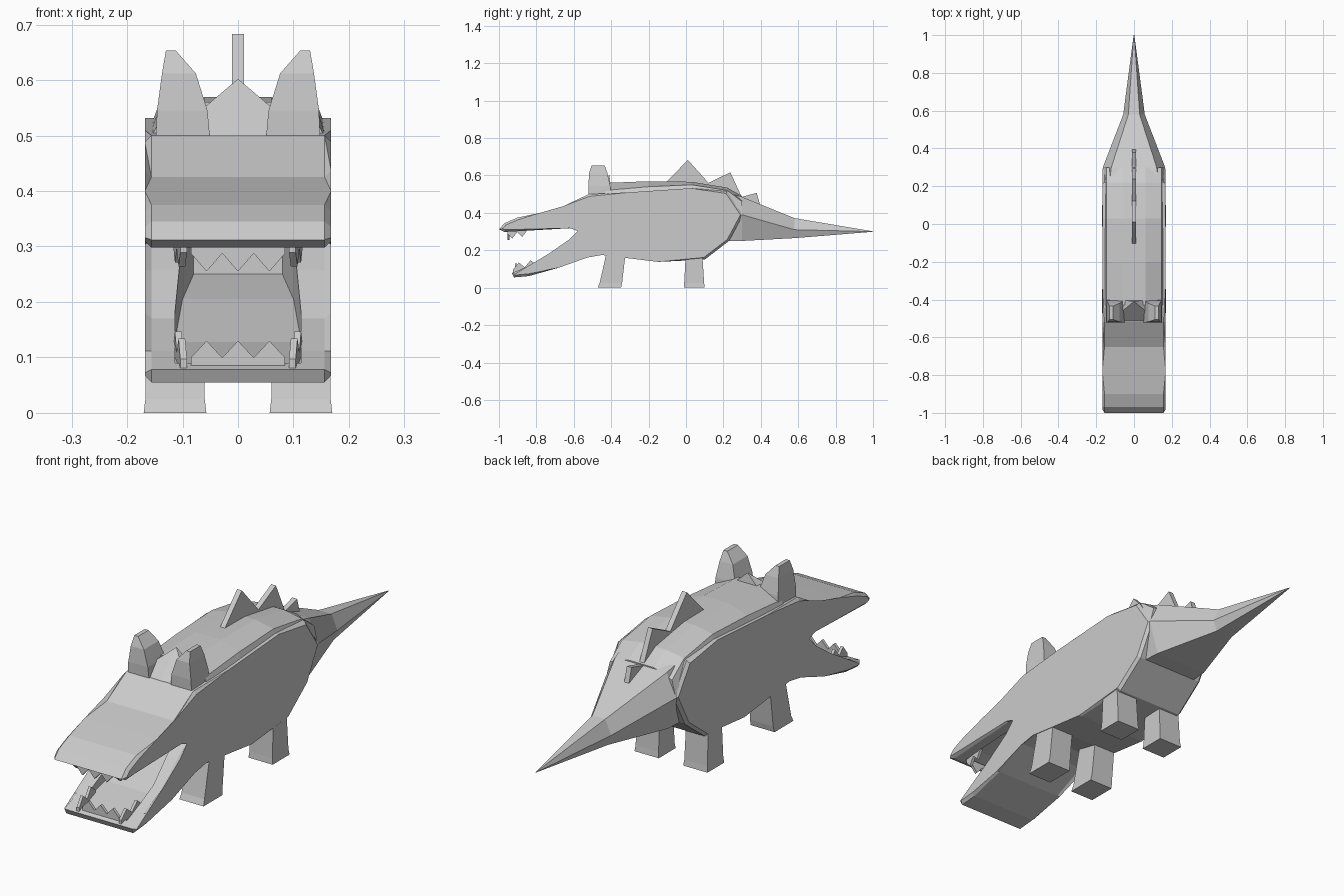
import bpy, bmesh
from mathutils import Vector

if "Cube" in bpy.data.objects:
    bpy.data.objects.remove(bpy.data.objects["Cube"])


def make(name, bm):
    bmesh.ops.recalc_face_normals(bm, faces=bm.faces)
    me = bpy.data.meshes.new(name)
    bm.to_mesh(me)
    bm.free()
    ob = bpy.data.objects.new(name, me)
    bpy.context.collection.objects.link(ob)
    return ob


def loft_bm(rings):
    bm = bmesh.new()
    vs = [[bm.verts.new(p) for p in r] for r in rings]
    n = len(vs[0])
    for a, b in zip(vs, vs[1:]):
        for i in range(n):
            j = (i + 1) % n
            bm.faces.new((a[i], a[j], b[j], b[i]))
    bm.faces.new(vs[0])
    bm.faces.new(vs[-1])
    return bm


def loft(name, rings):
    return make(name, loft_bm(rings))


def rect(x0, x1, y0, y1, z):
    return [(x0, y0, z), (x1, y0, z), (x1, y1, z), (x0, y1, z)]


def slab(profile, half):
    # side profile in (y, z) made into a slab across x
    return loft_bm([[(x, y, z) for y, z in profile] for x in (-half, half)])


# body with open jaws
outline = [(-1.0, .312), (-.97, .345), (-.9, .375), (-.78, .4), (-.65, .425),
           (-.52, .5), (-.3, .51), (.03, .532), (.22, .515), (.305, .39),
           (.23, .25), (.1, .15), (-.15, .138), (-.33, .16), (-.45, .187),
           (-.53, .173), (-.68, .107), (-.84, .062), (-.92, .055),
           (-.932, .078), (-.85, .112), (-.73, .17), (-.625, .257),
           (-.545, .313), (-.62, .318), (-.97, .298)]
bm = slab(outline, .168)
caps = [f for f in bm.faces if len(f.verts) > 4]
rim = list({e for f in caps for e in f.edges})
bmesh.ops.bevel(bm, geom=rim, offset=.012, segments=1, affect='EDGES', clamp_overlap=False)
body = make("body", bm)

# hollow inside of the mouth
sections = [(-.955, .11, .2, .312), (-.9, .114, .084, .328), (-.72, .114, .128, .35),
            (-.55, .1, .205, .345), (-.42, .08, .25, .32)]
cutter = loft("mouth_cutter", [[(-w, y, a), (w, y, a), (w, y, b), (-w, y, b)]
                               for y, w, a, b in sections])
cutter.hide_render = True
mod = body.modifiers.new("mouth", 'BOOLEAN')
mod.object = cutter
mod.operation = 'DIFFERENCE'
mod.solver = 'EXACT'
bpy.context.view_layer.objects.active = body
bpy.ops.object.modifier_apply(modifier="mouth")
bpy.data.objects.remove(cutter)

# raised back
loft("back_ridge", [[(-.16, y, lo), (.16, y, lo), (.145, y, mid), (.06, y, hi), (-.06, y, hi), (-.145, y, mid)]
                    for y, lo, mid, hi in [(-.43, .49, .52, .56), (-.2, .5, .54, .569),
                                           (.03, .51, .55, .566), (.22, .49, .52, .535),
                                           (.3, .4, .46, .49)]])

# tail: six-sided taper
loft("tail", [[(-b, y, zb), (b, y, zb), (m, y, zm), (t, y, zt), (-t, y, zt), (-m, y, zm)]
              for y, b, zb, m, zm, t, zt in [(.22, .13, .25, .162, .39, .13, .51),
                                             (.3, .125, .25, .165, .39, .12, .485),
                                             (.58, .04, .265, .057, .31, .03, .372),
                                             (1.0, .001, .299, .002, .3, .001, .301)]])

# back spikes
for i, tri in enumerate([[(-.115, .555), (.01, .683), (.125, .555)],
                         [(.1, .55), (.237, .617), (.3, .48)],
                         [(.26, .475), (.378, .507), (.4, .43)]]):
    make(f"back_spike_{i + 1}", slab(tri, .011))

for s, side in ((-1, "left"), (1, "right")):
    # legs with slightly flared feet
    for nm, foot, top in (("front", (-.472, -.347), (-.42, -.32)),
                          ("hind", (-.012, .1), (.0, .085))):
        mid = [f + (t - f) * .2 for f, t in zip(foot, top)]
        loft(f"{nm}_leg_{side}", [rect(s * .057, s * .17, foot[0], foot[1], 0),
                                  rect(s * .06, s * .167, mid[0], mid[1], .025),
                                  rect(s * .062, s * .165, top[0], top[1], .21)])
    # ears
    loft(f"ear_{side}", [rect(s * .05, s * .148, -.52, -.4, .49),
                         rect(s * .055, s * .146, -.522, -.405, .545),
                         rect(s * .076, s * .137, -.518, -.42, .612),
                         rect(s * .112, s * .13, -.505, -.435, .653)])

# forehead crest between the ears
bm = bmesh.new()
base = [bm.verts.new(p) for p in [(0, -.52, .495), (.115, -.505, .505), (.08, -.4, .53), (-.08, -.4, .53), (-.115, -.505, .505)]]
peak = bm.verts.new((0, -.41, .602))
bm.faces.new(base)
for i in range(5):
    bm.faces.new((base[i], base[(i + 1) % 5], peak))
make("forehead_crest", bm)


def teeth(name, start, end, count, height, thick):
    # zigzag strip from start to end; thick is its thickness vector
    a, b = Vector(start), Vector(end)
    line = [a + (b - a) * i / (2 * count) for i in range(2 * count + 1)]
    line = [p + Vector((0, 0, height * (1 if i % 2 else .35))) for i, p in enumerate(line)]
    ring = [a] + line + [b]
    loft(name, [ring, [p + Vector(thick) for p in ring]])


# teeth rows
teeth("lower_front_teeth", (-.085, -.915, .083), (.085, -.915, .083), 3, .047, (0, .012, 0))
teeth("upper_front_teeth", (-.085, -.955, .305), (.085, -.955, .305), 3, -.05, (0, .012, 0))
for s, side in ((-1, "left"), (1, "right")):
    teeth(f"lower_side_teeth_{side}", (s * .092, -.925, .08), (s * .105, -.8, .105), 2, .048, (s * .012, 0, 0))
    teeth(f"upper_side_teeth_{side}", (s * .092, -.955, .305), (s * .105, -.85, .32), 2, -.045, (s * .012, 0, 0))
